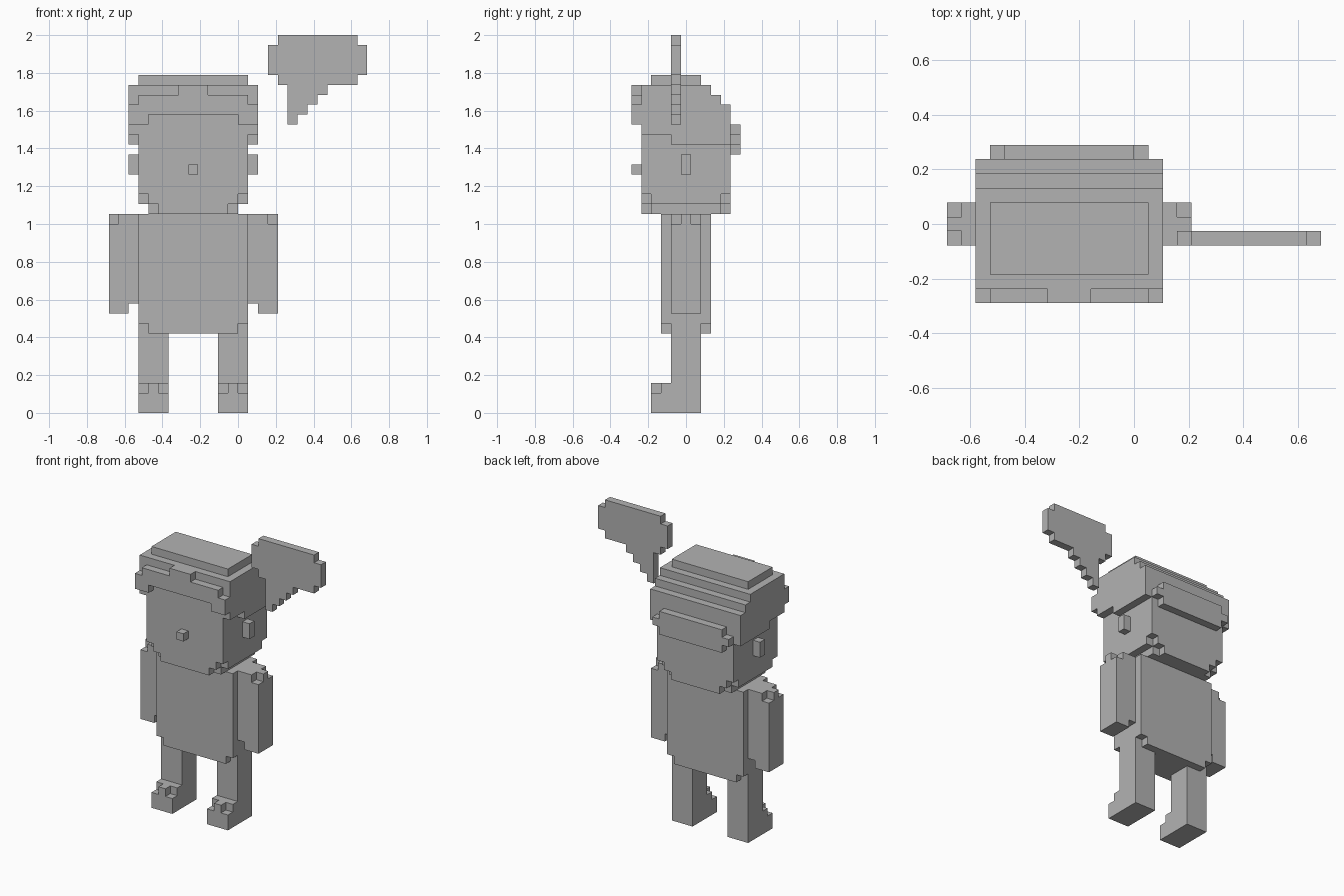
import bpy, bmesh
from mathutils import Vector

if "Cube" in bpy.data.objects:
    bpy.data.objects.remove(bpy.data.objects["Cube"], do_unlink=True)

UNIT = 2 / 38                      # edge of one block
ORIGIN = Vector((13, 5.5, 0))      # centre of the block grid
AXES = [Vector(v) for v in ((1, 0, 0), (0, 1, 0), (0, 0, 1))]

grey = bpy.data.materials.new("plain grey")
grey.use_nodes = True
grey.diffuse_color = (0.45, 0.45, 0.45, 1)
grey.node_tree.nodes["Principled BSDF"].inputs["Base Color"].default_value = grey.diffuse_color


def box(x0, x1, y0, y1, z0, z1):
    """Set of blocks filling a box."""
    return {(x, y, z) for x in range(x0, x1) for y in range(y0, y1) for z in range(z0, z1)}


def flip(blocks):
    """Blocks mirrored across the middle of the figure."""
    return {(16 - x, y, z) for x, y, z in blocks}


def both(blocks):
    return blocks | flip(blocks)


def corners(x0, x1, y0, y1, z):
    """The four corner blocks of a one-block layer."""
    return {(x, y, z) for x in (x0, x1 - 1) for y in (y0, y1 - 1)}


def part(name, blocks):
    """Skin a set of blocks with outer faces only and merge coplanar ones."""
    bm = bmesh.new()
    for block in blocks:
        centre = Vector(block) + Vector((0.5, 0.5, 0.5))
        for a in range(3):
            for sign in (1, -1):
                normal = AXES[a] * sign
                if tuple(int(c) for c in Vector(block) + normal) in blocks:
                    continue
                u, v = AXES[(a + 1) % 3] / 2, AXES[(a + 2) % 3] / 2 * sign
                mid = centre + normal / 2 - ORIGIN
                ring = (mid - u - v, mid + u - v, mid + u + v, mid - u + v)
                bm.faces.new([bm.verts.new(p * UNIT) for p in ring])
    bmesh.ops.remove_doubles(bm, verts=bm.verts, dist=UNIT / 100)
    bmesh.ops.dissolve_limit(bm, angle_limit=0.02, verts=bm.verts, edges=bm.edges)
    mesh = bpy.data.meshes.new(name)
    bm.to_mesh(mesh)
    bm.free()
    mesh.materials.append(grey)
    obj = bpy.data.objects.new(name, mesh)
    bpy.context.collection.objects.link(obj)


# Legs with stepped toes
leg = box(3, 6, 4, 7, 0, 8) | box(3, 6, 2, 4, 0, 3)
leg -= {(3, 2, 2), (5, 2, 2)}
part("right_leg", leg)
part("left_leg", flip(leg))

# Body with nicked lower corners
part("body", box(3, 14, 3, 8, 8, 20) - corners(3, 14, 3, 8, 8))

# Arms with nicked shoulders
arm = box(0, 2, 4, 7, 10, 20) | box(2, 3, 4, 7, 11, 20)
arm -= {(0, 4, 19), (0, 6, 19)}
part("right_arm", arm)
part("left_arm", flip(arm))

# Head with a rounded jaw
head = box(3, 14, 1, 10, 21, 29) - corners(3, 14, 1, 10, 21)
head |= box(4, 13, 1, 10, 20, 21) - corners(4, 13, 1, 10, 20)
part("head", head)
part("nose", box(8, 9, 0, 1, 24, 25))
ear = box(2, 3, 5, 6, 24, 26)
part("right_ear", ear)
part("left_ear", flip(ear))

# Hair: cap stepping down at the back, sides, fringe and back roll
hair = box(3, 14, 2, 7, 33, 34) | box(2, 15, 1, 10, 29, 31)
for z, back in ((31, 9), (32, 8)):
    hair |= box(2, 15, 1, back, z, z + 1)
hair |= both(box(2, 3, 1, 10, 28, 29) | box(2, 3, 4, 10, 27, 28))
hair |= both(box(2, 3, 0, 1, 29, 31) | box(3, 4, 0, 1, 29, 32))
hair |= box(4, 13, 0, 1, 30, 32) | box(7, 10, 0, 1, 32, 33)
hair |= box(4, 13, 10, 11, 26, 29) | both(box(3, 4, 10, 11, 27, 28))
part("hair", hair)

# Speech bubble with a stepped tail
bubble = box(17, 25, 4, 5, 33, 38) | box(16, 26, 4, 5, 34, 37)
for step in range(4):
    bubble |= box(18, 19 + step, 4, 5, 29 + step, 30 + step)
part("speech_bubble", bubble)
